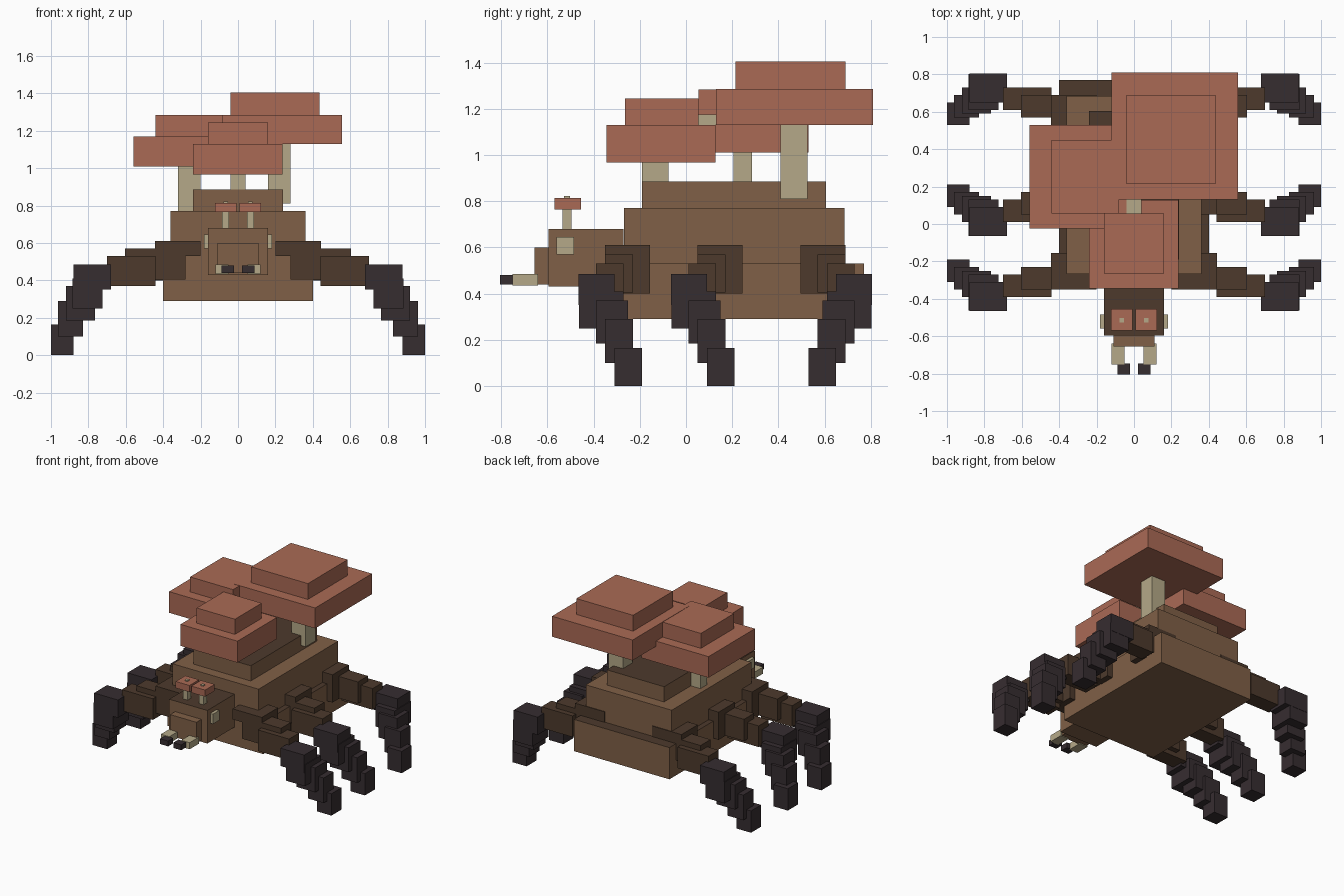
import bpy
import bmesh

if "Cube" in bpy.data.objects:
    bpy.data.objects.remove(bpy.data.objects["Cube"], do_unlink=True)


def material(name, hex_code):
    """Flat material from an sRGB hex code, stored linear."""
    srgb = [int(hex_code[i:i + 2], 16) / 255 for i in (0, 2, 4)]
    col = [c / 12.92 if c < 0.04 else ((c + 0.055) / 1.055) ** 2.4 for c in srgb] + [1]
    mat = bpy.data.materials.new(name)
    mat.use_nodes = True
    mat.diffuse_color = col
    mat.node_tree.nodes["Principled BSDF"].inputs["Base Color"].default_value = col
    return mat


BROWN = material("light brown", "806047")
DARK = material("dark brown", "4d3a2c")
CAP = material("mushroom red", "aa6a55")
BONE = material("bone", "b5a988")
BLACK = material("claw black", "362d30")


def build(name, boxes, mat, top=None):
    """One object from boxes given as (x range, y range, z range)."""
    bm = bmesh.new()
    for ranges in boxes:
        lo = [min(r) for r in ranges]
        hi = [max(r) for r in ranges]
        for v in bmesh.ops.create_cube(bm, size=1)["verts"]:
            v.co = [hi[i] if v.co[i] > 0 else lo[i] for i in range(3)]
    bm.normal_update()
    mesh = bpy.data.meshes.new(name)
    # upward faces take the second colour if there is one
    if top:
        for f in bm.faces:
            f.material_index = 1 if f.normal.z > 0.5 else 0
    bm.to_mesh(mesh)
    bm.free()
    mesh.materials.append(mat)
    if top:
        mesh.materials.append(top)
    obj = bpy.data.objects.new(name, mesh)
    bpy.context.collection.objects.link(obj)
    return obj


def mirrored(boxes):
    """Add the copies on the other side of x = 0."""
    return boxes + [((-x[0], -x[1]), y, z) for x, y, z in boxes]


# Stepped body
build("body_lower", [((-.4, .4), (-.27, .77), (.29, .53))], BROWN, DARK)
build("body_middle", [((-.36, .36), (-.268, .685), (.53, .77))], BROWN)
build("body_upper", [((-.24, .24), (-.19, .605), (.77, .885))], BROWN, DARK)

# Head with snout, jaws, eyes and eyestalk mushrooms
build("head", [((-.16, .16), (-.595, -.27), (.43, .68))], BROWN, DARK)
build("snout", [((-.11, .11), (-.655, -.595), (.44, .60))], BROWN)
build("jaws", mirrored([((.05, .12), (-.75, -.64), (.435, .485))]), BONE)
build("jaw_tips", mirrored([((.022, .088), (-.805, -.745), (.44, .48))]), BLACK)
build("eyes", mirrored([((.155, .183), (-.56, -.485), (.57, .645))]), BONE)
build("head_stalks", mirrored([((.047, .085), (-.535, -.495), (.68, .77))]), BONE)
build("head_caps", mirrored([((.008, .123), (-.57, -.455), (.765, .815))]), CAP)
build("head_cap_spots", mirrored([((.054, .077), (-.527, -.503), (.815, .822))]), BONE)

# Back mushrooms: stem, broad cap, raised crown
mushrooms = {
    "large": [((.16, .28), (.41, .525), (.81, 1.13)),
              ((-.12, .555), (.13, .81), (1.13, 1.285)),
              ((-.04, .435), (.215, .69), (1.285, 1.405))],
    "side": [((-.32, -.2), (.205, .285), (.77, 1.01)),
             ((-.56, 0), (-.025, .53), (1.01, 1.17)),
             ((-.44, -.08), (.055, .45), (1.17, 1.283))],
    "front": [((-.04, .04), (-.19, -.075), (.885, .967)),
              ((-.24, .237), (-.345, .128), (.967, 1.13)),
              ((-.16, .16), (-.265, .055), (1.13, 1.245))],
}
for key, (stem, cap, crown) in mushrooms.items():
    build(key + "_mushroom_stem", [stem], BONE)
    build(key + "_mushroom_cap", [cap, crown], CAP)
build("cap_spot", [((-.04, .04), (.055, .13), (1.13, 1.175))], BONE)

# Legs: stepped upper limb and descending claw, laid out for the front pair
UPPER = [((.2, .445), (-.35, -.155), (.53, .61)),
         ((.34, .445), (-.27, -.155), (.40, .60)),
         ((.28, .605), (-.35, -.23), (.405, .57)),
         ((.44, .70), (-.39, -.27), (.37, .53))]
CLAW = [((.68, .88), (-.465, -.31), (.35, .485)),
        ((.725, .885), (-.463, -.27), (.25, .41)),
        ((.765, .92), (-.39, -.25), (.185, .37)),
        ((.83, .963), (-.35, -.23), (.1, .29)),
        ((.88, 1), (-.31, -.19), (0, .165))]
placements = {"front": (1, 0), "middle": (1, .4), "back": (-1, .34)}
for key, (flip, shift) in placements.items():
    for part, boxes, mat in (("upper_legs", UPPER, DARK), ("claws", CLAW, BLACK)):
        placed = [(x, (flip * y[0] + shift, flip * y[1] + shift), z) for x, y, z in boxes]
        build(key + "_" + part, mirrored(placed), mat)
